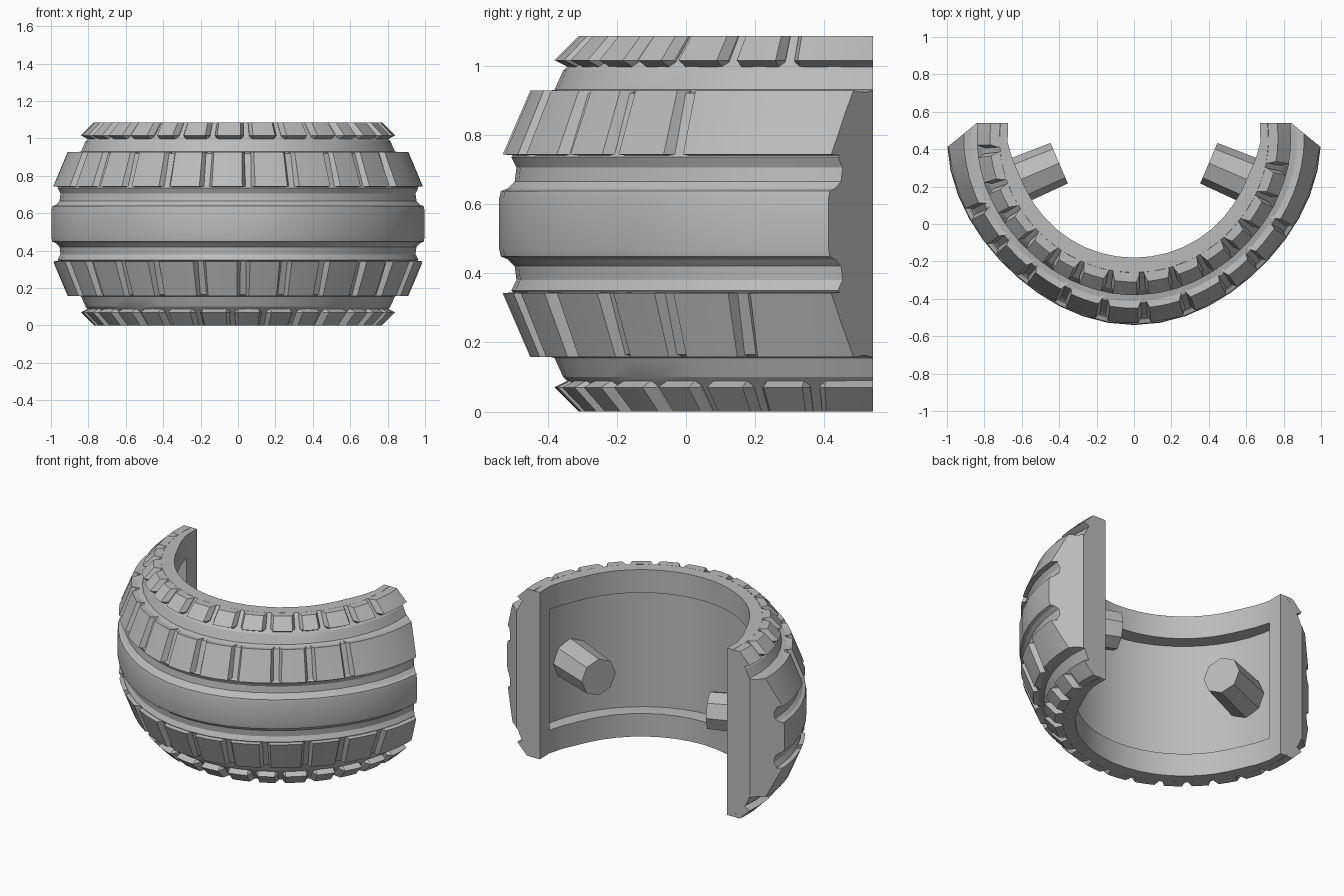
import bpy, bmesh, random
from math import sin, cos, radians
from mathutils import Vector, Matrix

random.seed(4)
cube = bpy.data.objects.get("Cube")
if cube:
    bpy.data.objects.remove(cube)

H = 1.085           # total height
CY = 0.46           # y of the ring axis
BACK = 0.54         # y of the flat end faces

grey = bpy.data.materials.new("plain_grey")
grey.use_nodes = True
grey.diffuse_color = (0.5, 0.5, 0.5, 1)
grey.node_tree.nodes["Principled BSDF"].inputs["Base Color"].default_value = (0.5, 0.5, 0.5, 1)


def polar(r, deg, z):
    """Point on the ring; the outside is slightly flattened on the diagonals."""
    a = radians(deg)
    r *= 1 - 0.03 * sin(2 * a) ** 2 * max(0, (r - 0.64) / 0.36)
    return Vector((r * sin(a), CY - r * cos(a), z))


def sweep(bm, sections):
    """Skin a list of closed (angle, [(r, z)...]) sections and cap both ends."""
    rings = [[bm.verts.new(polar(r, a, z)) for r, z in pts] for a, pts in sections]
    n = len(rings[0])
    for p, q in zip(rings, rings[1:]):
        for i in range(n):
            j = (i + 1) % n
            bm.faces.new((p[i], p[j], q[j], q[i]))
    bm.faces.new(rings[0])
    bm.faces.new(rings[-1][::-1])


def trim_ends(bm):
    """Cut the flat back faces and the slanted outer corners, closing each cut."""
    cuts = [((0, BACK, 0), (0, 1, 0))]
    cuts += [((s * 0.84, BACK, 0), (s * 0.13, 0.16, 0)) for s in (-1, 1)]
    for co, no in cuts:
        geom = bm.verts[:] + bm.edges[:] + bm.faces[:]
        bmesh.ops.bisect_plane(bm, geom=geom, plane_co=co,
                               plane_no=Vector(no).normalized(), clear_outer=True)
        rim = [e for e in bm.edges if e.is_boundary]
        if rim:
            bmesh.ops.holes_fill(bm, edges=rim, sides=0)


def finish(bm, name):
    bmesh.ops.recalc_face_normals(bm, faces=bm.faces[:])
    mesh = bpy.data.meshes.new(name)
    bm.to_mesh(mesh)
    bm.free()
    mesh.materials.append(grey)
    ob = bpy.data.objects.new(name, mesh)
    bpy.context.collection.objects.link(ob)
    bpy.ops.object.select_all(action='DESELECT')
    ob.select_set(True)
    bpy.context.view_layer.objects.active = ob
    bpy.ops.object.shade_smooth_by_angle(angle=radians(20))


# Curved shell with grooves, centre band and a recess on the inner side
lower = [(0.72, 0), (0.80, 0.085), (0.815, 0.10), (0.84, 0.155), (0.885, 0.165),
         (0.955, 0.34), (0.965, 0.35), (0.95, 0.38), (0.955, 0.42), (0.975, 0.44),
         (0.995, 0.448), (1.0, 0.47)]
outer = lower + [(r, H - z) for r, z in reversed(lower)]


def shell_section(a, recessed):
    r = 0.64 + 0.04 * min(1, max(0, (abs(a) - 70) / 20))
    deep = 0.74 if recessed else r
    inner = [(r, H), (r, H - 0.15), (deep, H - 0.15), (deep, 0.15), (r, 0.15), (r, 0)]
    return a, outer + inner


bm = bmesh.new()
mid = [shell_section(-88 + 8 * i, True) for i in range(23)]
sweep(bm, [shell_section(a, False) for a in (-98, -88)] + mid
      + [shell_section(a, False) for a in (88, 98)])
bmesh.ops.remove_doubles(bm, verts=bm.verts[:], dist=0.0005)
trim_ends(bm)
finish(bm, "shell")


# Rows of tread blocks, separated by narrow slots with sloping sides
def tread_row(name, profile, pitch, gap, shift, reach, flip):
    pts = [(r, H - z) for r, z in profile] if flip else profile
    sunk = [(r - 0.04, z) for r, z in pts]
    slots = [shift + pitch * k + random.uniform(-1, 1) for k in range(-8, 9)
             if abs(shift + pitch * k) <= reach]
    bm = bmesh.new()
    for start, end in zip([-98 - gap] + slots, slots + [98 + gap]):
        a, b = start + gap / 2, end - gap / 2
        steps = max(2, round((b - a) / 5))
        tops = [(a + (b - a) * k / steps, pts) for k in range(steps + 1)]
        sweep(bm, [(a - 1.2, sunk)] + tops + [(b + 1.2, sunk)])
    trim_ends(bm)
    finish(bm, name)


shoulder = [(0.72, 0), (0.77, 0), (0.84, 0.07), (0.80, 0.09)]
main = [(0.82, 0.17), (0.91, 0.157), (0.99, 0.342), (0.93, 0.347)]
tread_row("lower_shoulder_tread", shoulder, 12.5, 4.5, -3, 85, False)
tread_row("upper_shoulder_tread", shoulder, 12.5, 4.5, 3, 85, True)
tread_row("lower_main_tread", main, 14, 4, 1, 72, False)
tread_row("upper_main_tread", main, 14, 4, 4, 70, True)

# Pegs on the inner wall, pointing inward and slightly back
for side, name in ((1, "left_peg"), (-1, "right_peg")):
    axis = Vector((-side * 0.92, 0.39, 0)).normalized()
    tip = Vector((side * 0.40, 0.325, 0.525))
    depth = 0.38
    turn = axis.to_track_quat('Z', 'Y').to_matrix().to_4x4()
    bm = bmesh.new()
    bmesh.ops.create_cone(bm, cap_ends=True, segments=8, radius1=0.13, radius2=0.118, depth=depth,
                          matrix=Matrix.Translation(tip - axis * depth / 2) @ turn)
    finish(bm, name)
